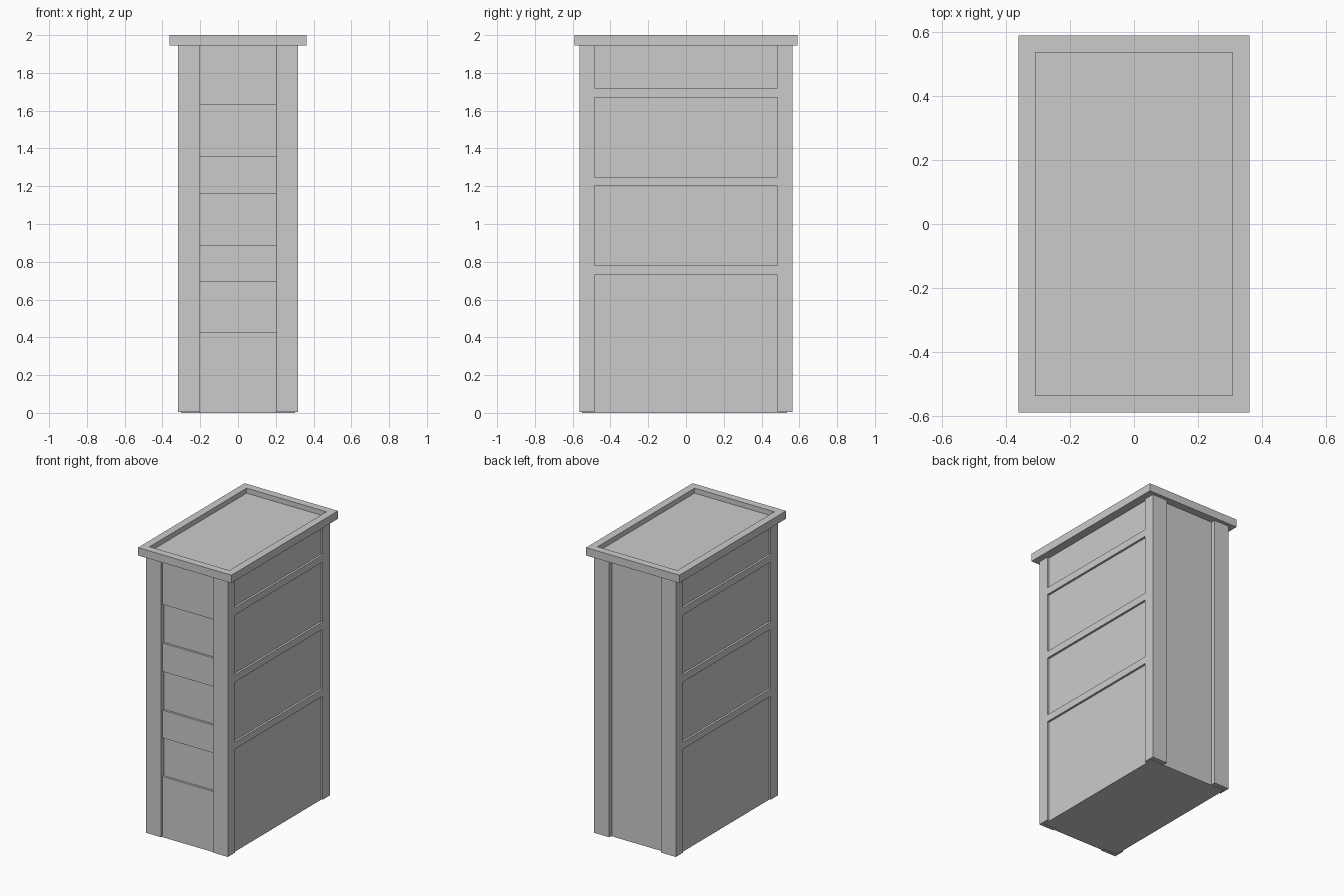
import bpy, bmesh

if "Cube" in bpy.data.objects:
    bpy.data.objects.remove(bpy.data.objects["Cube"])


def box(name, x0, x1, y0, y1, z0, z1):
    """Axis-aligned box given by its limits."""
    bm = bmesh.new()
    bmesh.ops.create_cube(bm, size=1)
    for v in bm.verts:
        v.co.x = x1 if v.co.x > 0 else x0
        v.co.y = y1 if v.co.y > 0 else y0
        v.co.z = z1 if v.co.z > 0 else z0
    mesh = bpy.data.meshes.new(name)
    bm.to_mesh(mesh)
    bm.free()
    ob = bpy.data.objects.new(name, mesh)
    bpy.context.collection.objects.link(ob)
    return ob


HX, HY = 0.317, 0.565      # outer faces of the posts
PX, PY = 0.20, 0.485       # inner edges of the posts
CX, CY = 0.302, 0.535      # core panel faces
ZT = 1.945                 # underside of the cap

# Core cabinet
box("cabinet_core", -CX, CX, -CY, CY, 0, ZT)

# Corner posts
for sx, side in ((-1, "left"), (1, "right")):
    for sy, end in ((-1, "front"), (1, "back")):
        xs = sorted((sx * PX, sx * HX))
        ys = sorted((sy * PY, sy * HY))
        box(f"{end}_{side}_post", *xs, *ys, 0.005, ZT)

    # Side rails, flush with the posts
    for i, z in enumerate((0.73, 1.20, 1.67)):
        xs = sorted((sx * (CX - 0.02), sx * HX))
        box(f"{side}_rail_{i + 1}", *xs, -PY, PY, z, z + 0.05)

# Front plates, leaving three recessed bays between them
for i, (z0, z1) in enumerate(((0, 0.425), (0.695, 0.89), (1.16, 1.36), (1.63, ZT))):
    box(f"front_plate_{i + 1}", -PX, PX, -0.55, -CY + 0.02, z0, z1)

# Cap with a sunken top
cap = box("top_cap", -0.362, 0.362, -0.59, 0.59, ZT, 2.0)
bm = bmesh.new()
bm.from_mesh(cap.data)
bm.normal_update()
top = max(bm.faces, key=lambda f: f.calc_center_median().z)
bmesh.ops.inset_region(bm, faces=[top], thickness=0.075)
inner = bmesh.ops.extrude_discrete_faces(bm, faces=[top])["faces"]
bmesh.ops.translate(bm, verts=inner[0].verts[:], vec=(0, 0, -0.035))
bmesh.ops.recalc_face_normals(bm, faces=bm.faces[:])
bm.to_mesh(cap.data)
bm.free()
